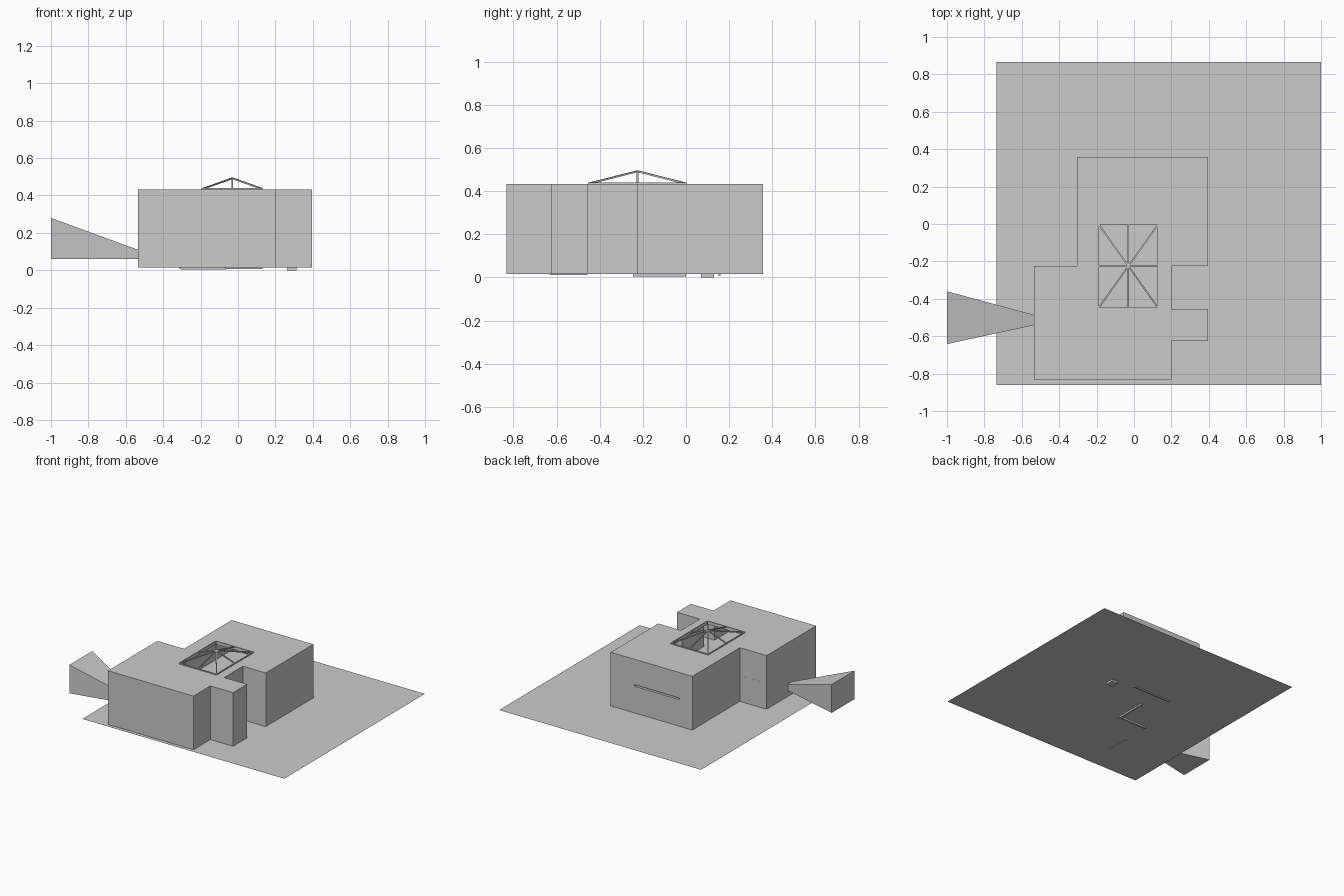
import bpy, bmesh
from mathutils import Vector

if "Cube" in bpy.data.objects:
    bpy.data.objects.remove(bpy.data.objects["Cube"])

GROUND, FLOOR, TOP = 0.015, 0.215, 0.432

# Footprint of the building, counter-clockwise
FOOT = [(-0.535, -0.832), (0.2, -0.832), (0.2, -0.625), (0.396, -0.625),
        (0.396, -0.455), (0.2, -0.455), (0.2, -0.225), (0.396, -0.225),
        (0.396, 0.358), (-0.305, 0.358), (-0.305, -0.225), (-0.535, -0.225)]


def finish(name, bm):
    me = bpy.data.meshes.new(name)
    bm.to_mesh(me)
    bm.free()
    ob = bpy.data.objects.new(name, me)
    bpy.context.collection.objects.link(ob)
    return ob


def prism(name, outline, z0, z1):
    bm = bmesh.new()
    face = bm.faces.new([bm.verts.new((x, y, z0)) for x, y in outline])
    ext = bmesh.ops.extrude_face_region(bm, geom=[face], use_keep_orig=True)
    moved = [g for g in ext["geom"] if isinstance(g, bmesh.types.BMVert)]
    bmesh.ops.translate(bm, verts=moved, vec=(0, 0, z1 - z0))
    bmesh.ops.recalc_face_normals(bm, faces=bm.faces)
    return finish(name, bm)


def box(name, x0, x1, y0, y1, z0, z1):
    return prism(name, [(x0, y0), (x1, y0), (x1, y1), (x0, y1)], z0, z1)


def cut(target, cutter):
    mod = target.modifiers.new("opening", 'BOOLEAN')
    mod.object = cutter
    mod.operation = 'DIFFERENCE'
    mod.solver = 'EXACT'
    cutter.hide_render = True
    cutter.hide_set(True)


def bar(name, a, b, r=0.004):
    a, b = Vector(a), Vector(b)
    bm = bmesh.new()
    bmesh.ops.create_cube(bm, size=1)
    bmesh.ops.scale(bm, verts=bm.verts, vec=(2 * r, 2 * r, (b - a).length))
    ob = finish(name, bm)
    ob.rotation_mode = 'QUATERNION'
    ob.rotation_quaternion = (b - a).to_track_quat('Z', 'Y')
    ob.location = (a + b) / 2
    return ob


# Ground sheet
bm = bmesh.new()
bm.faces.new([bm.verts.new((x, y, GROUND)) for x, y in
              [(-0.735, -0.86), (1, -0.86), (1, 0.865), (-0.735, 0.865)]])
finish("site_plane", bm)

# Outer walls, thickened inwards
bm = bmesh.new()
low = [bm.verts.new((x, y, GROUND)) for x, y in FOOT]
high = [bm.verts.new((x, y, TOP - 0.02)) for x, y in FOOT]
for i in range(len(FOOT)):
    j = (i + 1) % len(FOOT)
    bm.faces.new((low[i], low[j], high[j], high[i]))
walls = finish("outer_walls", bm)
solid = walls.modifiers.new("thickness", 'SOLIDIFY')
solid.thickness, solid.offset = 0.02, -1
solid.use_even_offset = True
cut(walls, box("slot_cutter", -0.195, 0.19, 0.33, 0.4, 0.222, 0.235))

# Roof with skylight opening, and the storey floor
SX0, SX1, SY0, SY1 = -0.19, 0.13, -0.45, 0.0
roof = prism("roof", FOOT, TOP - 0.02, TOP)
cut(roof, box("skylight_cutter", SX0, SX1, SY0, SY1, 0.35, 0.5))
prism("storey_floor",
      [(x * 0.998, y * 0.998) for x, y in FOOT], FLOOR - 0.005, FLOOR)

# Skylight: rim and spokes rising to the peak
cx, cy = (SX0 + SX1) / 2, (SY0 + SY1) / 2
rim = [(SX0, SY0), (SX1, SY0), (SX1, SY1), (SX0, SY1)]
for i, p in enumerate(rim):
    q = rim[(i + 1) % 4]
    mid = ((p[0] + q[0]) / 2, (p[1] + q[1]) / 2)
    bar("skylight_rim", (*p, TOP + 0.003), (*q, TOP + 0.003))
    for foot in (p, mid):
        bar("skylight_spoke", (*foot, TOP + 0.003), (cx, cy, 0.492))

# Ground-storey partitions and column, poking just below the ground sheet
for x0, x1, y0, y1, z in [(-0.08, -0.065, -0.245, 0.0, 0.003),
                          (-0.305, -0.065, -0.245, -0.23, 0.003),
                          (-0.2, 0.13, 0.15, 0.16, 0.007),
                          (-0.315, -0.305, -0.63, -0.46, 0.01)]:
    box("partition", x0, x1, y0, y1, z, FLOOR - 0.005)
box("column", 0.262, 0.312, 0.07, 0.13, 0, FLOOR - 0.005)

# Flared side funnel
bm = bmesh.new()
rings = []
for x, y0, y1, z1 in [(-0.53, -0.54, -0.487, 0.108), (-1.0, -0.642, -0.36, 0.28)]:
    rings.append([bm.verts.new((x, y, z)) for y, z in
                  [(y0, 0.06), (y1, 0.06), (y1, z1), (y0, z1)]])
a, b = rings
for i in range(4):
    j = (i + 1) % 4
    bm.faces.new((a[i], a[j], b[j], b[i]))
bm.faces.new(b)
bm.faces.new(a)
bmesh.ops.recalc_face_normals(bm, faces=bm.faces)
finish("side_funnel", bm)
